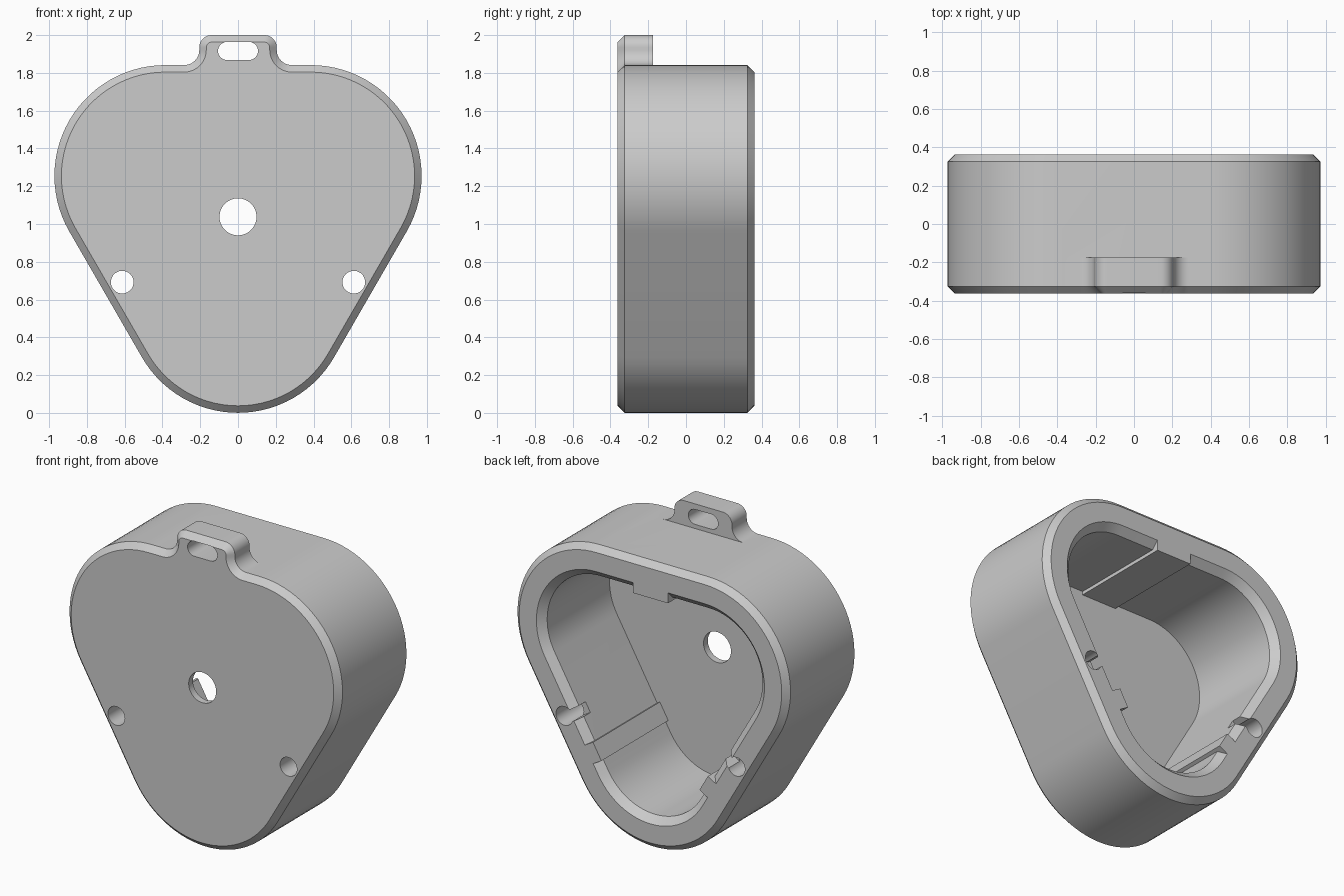
import bpy, bmesh
from math import cos, sin, pi, radians
from mathutils import Vector

cube = bpy.data.objects.get("Cube")
if cube:
    bpy.data.objects.remove(cube)

MID = Vector((0, 1.032))        # centre of the rounded triangle (x, z)
RAD, SPREAD = 0.587, 0.385      # corner radius, half length of a straight side
FRONT, BACK = -0.362, 0.362
CHAMFER = 0.037

grey = bpy.data.materials.new("plain_grey")
grey.use_nodes = True
grey.diffuse_color = (0.6, 0.6, 0.6, 1)
grey.node_tree.nodes["Principled BSDF"].inputs["Base Color"].default_value = (0.6, 0.6, 0.6, 1)


def arc(cx, cz, r, start, end, n):
    angles = [radians(start + (end - start) * i / n) for i in range(n + 1)]
    return [Vector((cx + r * cos(a), cz + r * sin(a))) for a in angles]


def inset(pts, d):
    """Move a counter-clockwise outline inward by d with mitred corners."""
    out = []
    for i, p in enumerate(pts):
        e1 = (p - pts[i - 1]).normalized()
        e2 = (pts[(i + 1) % len(pts)] - p).normalized()
        n1, n2 = Vector((-e1.y, e1.x)), Vector((-e2.y, e2.x))
        out.append(p + (n1 + n2) * d / (1 + n1.dot(n2)))
    return out


def prism(name, pts, layers):
    """Loft an outline through (y, inset) layers and cap both ends."""
    bm = bmesh.new()
    rings = [[bm.verts.new((p.x, y, p.y)) for p in inset(pts, d)] for y, d in layers]
    for a, b in zip(rings, rings[1:]):
        for i in range(len(pts)):
            bm.faces.new((a[i - 1], a[i], b[i], b[i - 1]))
    bm.faces.new(rings[0])
    bm.faces.new(rings[-1])
    bmesh.ops.recalc_face_normals(bm, faces=bm.faces)
    mesh = bpy.data.meshes.new(name)
    bm.to_mesh(mesh)
    bm.free()
    mesh.materials.append(grey)
    ob = bpy.data.objects.new(name, mesh)
    bpy.context.collection.objects.link(ob)
    return ob


def combine(target, tool, operation):
    bpy.context.view_layer.objects.active = target
    mod = target.modifiers.new("combine", 'BOOLEAN')
    mod.operation, mod.solver, mod.object = operation, 'EXACT', tool
    bpy.ops.object.modifier_apply(modifier=mod.name)
    bpy.data.objects.remove(tool)


def side_box(angle, along, width, near, far):
    """Rectangle on the triangle side that faces the given angle."""
    n = Vector((cos(radians(angle)), sin(radians(angle))))
    t = Vector((-n.y, n.x))
    h = width / 2
    return [MID + n * r + t * (along + s) for r, s in ((near, -h), (far, -h), (far, h), (near, h))]


# Rounded triangular case with chamfered front and back edges
outline = []
for a in (-90, 30, 150):
    c = MID + Vector((cos(radians(a)), sin(radians(a)))) * SPREAD * 2 / 3 ** 0.5
    outline += arc(c.x, c.y, RAD, a - 60, a + 60, 28)
case = prism("case", outline, [(FRONT, CHAMFER), (FRONT + CHAMFER, 0),
                               (BACK - CHAMFER, 0), (BACK, CHAMFER)])

# Hanging loop with filleted base
top = max(p.y for p in outline)
right = [Vector((0.37, 1.70)), Vector((0.37, top))]
right += arc(0.285, top + 0.08, 0.08, 270, 180, 10)
right += arc(0.14, 1.935, 0.065, 0, 90, 10)
loop_outline = right + [Vector((-p.x, p.y)) for p in reversed(right)]
loop = prism("loop", loop_outline, [(FRONT, CHAMFER), (FRONT + CHAMFER, 0), (-0.175, 0)])
combine(case, loop, 'UNION')
slot = arc(0.058, 1.916, 0.048, -90, 90, 12) + arc(-0.058, 1.916, 0.048, 90, 270, 12)
combine(case, prism("loop_slot", slot, [(-0.5, 0), (0, 0)]), 'DIFFERENCE')

# Hollow inside with a bevelled rim at the open back
cavity = prism("cavity", outline, [(-0.318, 0.205), (BACK - 0.045, 0.205), (BACK + 0.01, 0.15)])
combine(case, cavity, 'DIFFERENCE')

# Inner ridges that hold the lid
for angle, along, width in ((90, 0, 0.25), (-30, -0.25, 0.12), (210, 0.25, 0.12)):
    ridge = prism("ridge", side_box(angle, along, width, 0.582, 0.7), [(-0.33, 0), (BACK, 0)])
    combine(case, ridge, 'UNION')

# Centre hole, two side holes and their relief slots at the rim
for x, z, r in ((0, 1.038, 0.098), (0.613, 0.692, 0.06), (-0.613, 0.692, 0.06)):
    end = 0 if x == 0 else 0.5
    hole = prism("hole", arc(x, z, r, 0, 352.5, 47), [(-0.5, 0), (end, 0)])
    combine(case, hole, 'DIFFERENCE')
for angle in (-30, 210):
    relief = prism("relief", side_box(angle, 0, 0.07, 0.5, 0.7), [(0.25, 0), (0.5, 0)])
    combine(case, relief, 'DIFFERENCE')

# Smooth curves, sharp edges
bpy.ops.object.select_all(action='DESELECT')
case.select_set(True)
bpy.context.view_layer.objects.active = case
bpy.ops.object.shade_smooth_by_angle(angle=radians(25))
